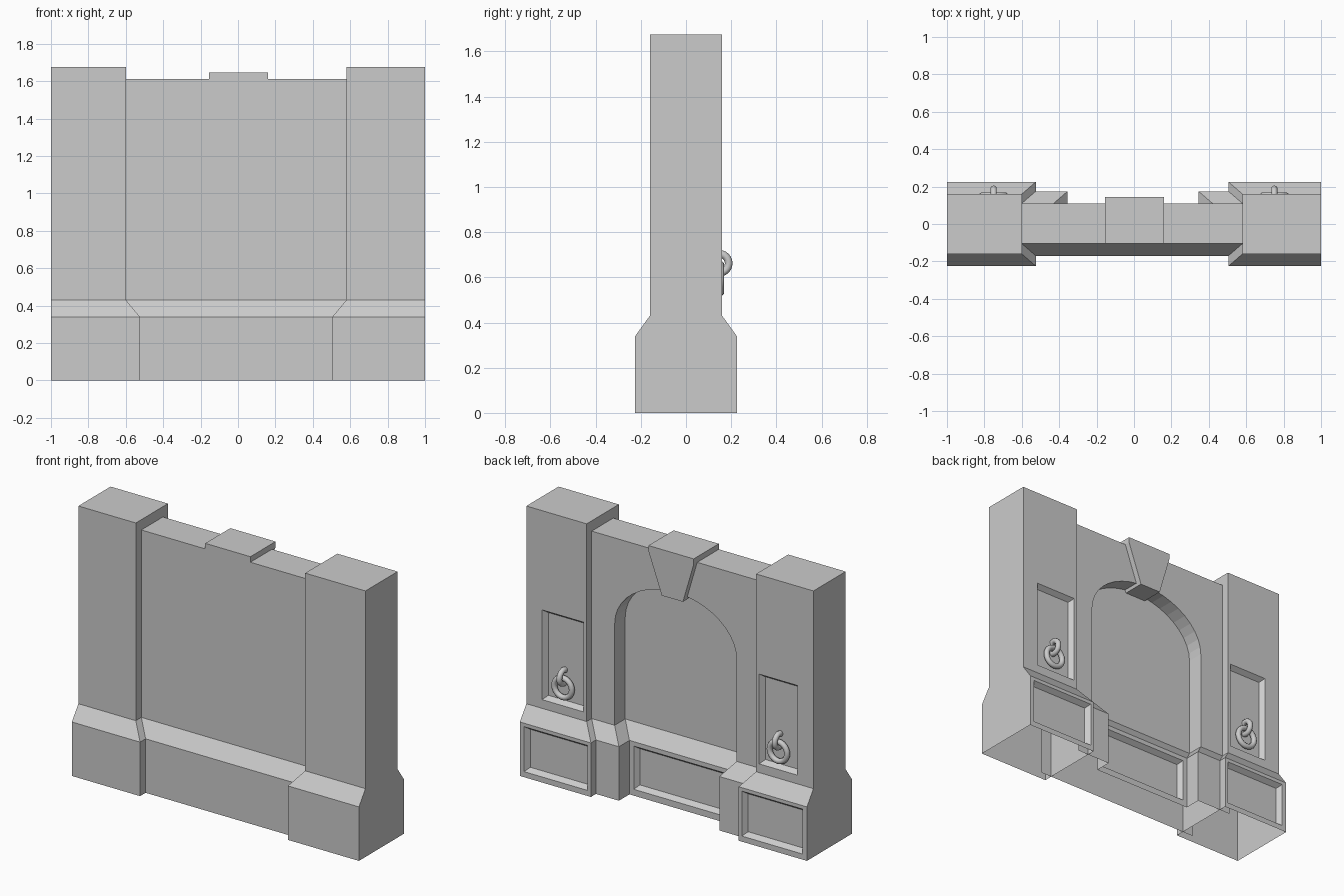
import bpy, bmesh, math

if "Cube" in bpy.data.objects:
    bpy.data.objects.remove(bpy.data.objects["Cube"])


def make(name, bm):
    bmesh.ops.recalc_face_normals(bm, faces=bm.faces)
    me = bpy.data.meshes.new(name)
    bm.to_mesh(me)
    bm.free()
    ob = bpy.data.objects.new(name, me)
    bpy.context.collection.objects.link(ob)
    return ob


def loft(name, levels):
    """Closed solid through rectangles (x0, x1, y0, y1, z)."""
    bm = bmesh.new()
    rings = [[bm.verts.new(p) for p in ((a, c, z), (b, c, z), (b, d, z), (a, d, z))]
             for a, b, c, d, z in levels]
    for lo, hi in zip(rings, rings[1:]):
        for i in range(4):
            j = (i + 1) % 4
            bm.faces.new((lo[i], lo[j], hi[j], hi[i]))
    bm.faces.new(rings[0])
    bm.faces.new(rings[-1])
    return make(name, bm)


def prism(name, outline, y0, y1):
    """Solid from an x-z outline extruded along y."""
    bm = bmesh.new()
    a = [bm.verts.new((x, y0, z)) for x, z in outline]
    b = [bm.verts.new((x, y1, z)) for x, z in outline]
    for i in range(len(a)):
        j = (i + 1) % len(a)
        bm.faces.new((a[i], a[j], b[j], b[i]))
    bm.faces.new(a)
    bm.faces.new(b)
    return make(name, bm)


def combine(ob, other, op):
    m = ob.modifiers.new("bool", 'BOOLEAN')
    m.operation, m.solver, m.object = op, 'EXACT', other
    bpy.context.view_layer.objects.active = ob
    bpy.ops.object.modifier_apply(modifier=m.name)
    bpy.data.objects.remove(other)


def sink_panel(ob, x0, x1, z0, z1, y, depth=0.03, inset=0.022):
    """Sunken panel with sloped sides cut into a back face at y."""
    bm = bmesh.new()
    k = inset / depth
    rings = []
    for d in (depth, -0.02):
        i = k * d
        rings.append([bm.verts.new(p) for p in (
            (x0 + i, y - d, z0 + i), (x1 - i, y - d, z0 + i),
            (x1 - i, y - d, z1 - i), (x0 + i, y - d, z1 - i))])
    a, b = rings
    for i in range(4):
        j = (i + 1) % 4
        bm.faces.new((a[i], a[j], b[j], b[i]))
    bm.faces.new(a)
    bm.faces.new(b)
    cutter = make("panel_cutter", bm)
    cutter.hide_render = True
    combine(ob, cutter, 'DIFFERENCE')


def open_faces(ob, test):
    bm = bmesh.new()
    bm.from_mesh(ob.data)
    bmesh.ops.delete(bm, geom=[f for f in bm.faces if test(f)], context='FACES')
    bm.to_mesh(ob.data)
    bm.free()


def is_bottom(f):
    return all(abs(v.co.z) < 1e-4 for v in f.verts)


def torus(name, loc, rot, major, minor):
    bpy.ops.mesh.primitive_torus_add(location=loc, rotation=rot, major_radius=major,
                                     minor_radius=minor, major_segments=24, minor_segments=10)
    bpy.context.object.name = name
    bpy.ops.object.shade_smooth()


# Side pillars with flared plinths and sunken panels, open underneath
for side, s, inner, foot in (("left", -1, 0.6, 0.525), ("right", 1, 0.58, 0.505)):
    def span(p, q):
        return sorted((s * p, s * q))
    pillar = loft(side + "_pillar", [
        (*span(foot, 1), -0.225, 0.225, 0), (*span(foot, 1), -0.225, 0.225, 0.34),
        (*span(inner, 1), -0.16, 0.16, 0.43), (*span(inner, 1), -0.16, 0.16, 1.675)])
    sink_panel(pillar, *span(inner + 0.022, 0.89), 0.485, 1.05, 0.16)
    sink_panel(pillar, *span(foot + 0.022, 0.97), 0.035, 0.318, 0.225)
    open_faces(pillar, is_bottom)
    # Hanging ring and its eyelet
    torus(side + "_ring", (s * 0.75, 0.152, 0.595), (math.pi / 2, 0, 0), 0.061, 0.017)
    torus(side + "_eyelet", (s * 0.75, 0.147, 0.662), (0, math.pi / 2, 0), 0.042, 0.017)

# Wall slab between the pillars
L, R = -0.6, 0.58
wall = loft("wall", [(L, R, -0.17, 0.07, 0), (L, R, -0.17, 0.07, 0.34),
                     (L, R, -0.105, 0.005, 0.43), (L, R, -0.105, 0.005, 1.61)])
sink_panel(wall, -0.325, 0.315, 0.04, 0.312, 0.07)

# Arched surround on the back
arc = [(-0.005 - 0.425 * math.cos(math.pi * i / 20), 1.07 + 0.31 * math.sin(math.pi * i / 20))
       for i in range(21)]
arch = prism("arch", [(L, 0.3), (-0.43, 0.3)] + arc +
             [(0.42, 0.3), (R, 0.3), (R, 1.61), (L, 1.61)], -0.02, 0.11)
combine(wall, arch, 'UNION')

# Feet of the arch
for x0, x1, t0, t1 in ((L, -0.355, L, -0.43), (0.345, R, 0.42, R)):
    foot = loft("arch_foot", [(x0, x1, -0.02, 0.175, 0), (x0, x1, -0.02, 0.175, 0.34),
                              (t0, t1, -0.02, 0.11, 0.43)])
    combine(wall, foot, 'UNION')

# Keystone
key = prism("keystone", [(-0.155, 1.645), (-0.155, 1.61), (-0.08, 1.355), (0.067, 1.355),
                         (0.16, 1.61), (0.16, 1.645)], -0.105, 0.145)
combine(wall, key, 'UNION')
open_faces(wall, lambda f: is_bottom(f) or all(abs(v.co.x - L) < 1e-4 for v in f.verts)
           or all(abs(v.co.x - R) < 1e-4 for v in f.verts))
